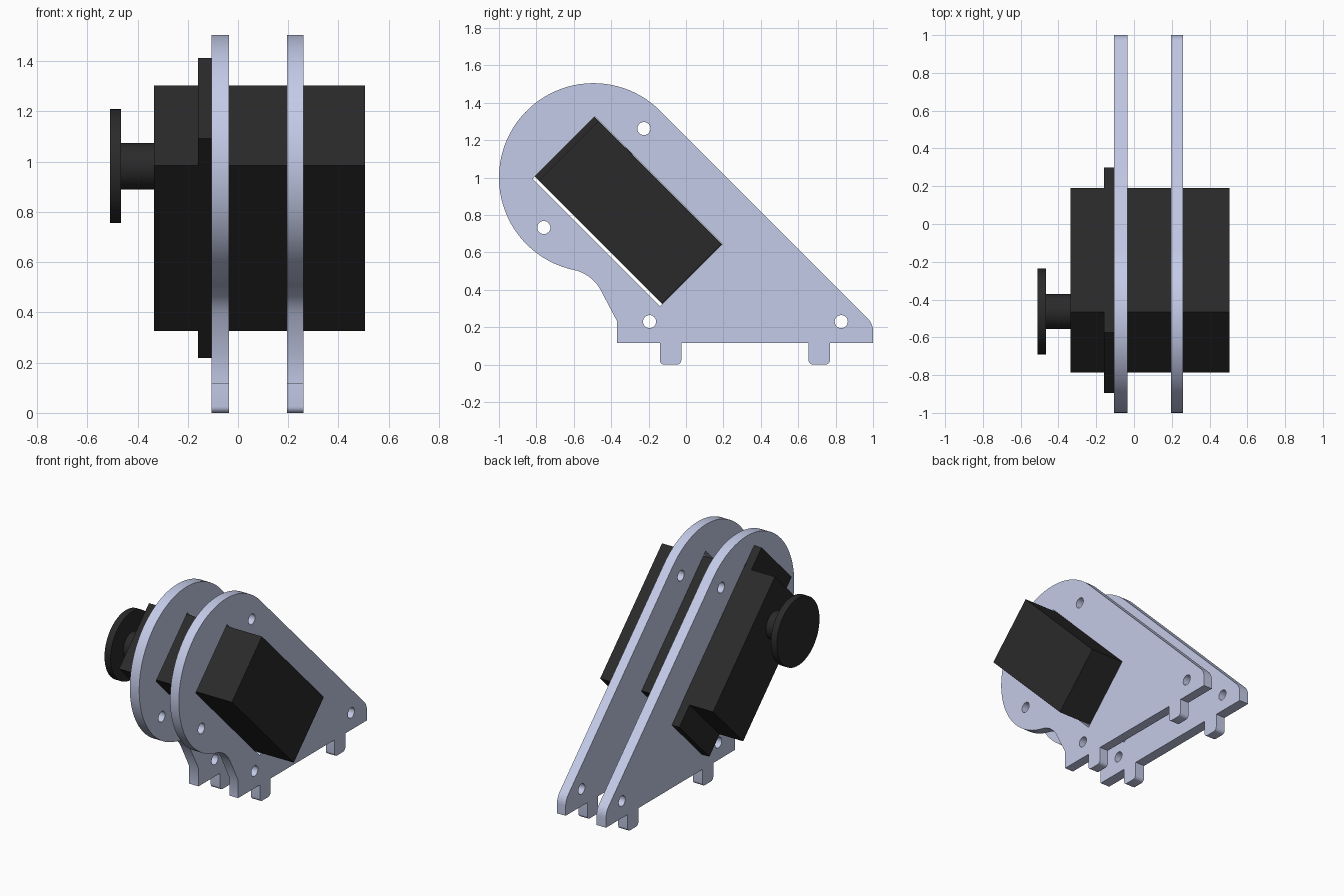
import bpy, bmesh
from math import cos, sin, radians, pi, sqrt
from mathutils import Matrix, Vector

if "Cube" in bpy.data.objects:
    bpy.data.objects.remove(bpy.data.objects["Cube"])


def material(name, color):
    m = bpy.data.materials.new(name)
    m.use_nodes = True
    m.diffuse_color = (*color, 1)
    m.node_tree.nodes["Principled BSDF"].inputs["Base Color"].default_value = (*color, 1)
    return m


LAVENDER = material("lavender grey", (0.59, 0.64, 0.86))
BLACK = material("matt black", (0.023, 0.023, 0.023))

# Profiles are drawn in (y, z) and extruded along x
SIDEWAYS = Matrix(((0, 0, 1, 0), (1, 0, 0, 0), (0, 1, 0, 0), (0, 0, 0, 1)))


def add(name, mesh, mat):
    mesh.materials.clear()
    mesh.materials.append(mat)
    obj = bpy.data.objects.new(name, mesh)
    bpy.context.collection.objects.link(obj)
    bpy.ops.object.select_all(action="DESELECT")
    obj.select_set(True)
    bpy.context.view_layer.objects.active = obj
    bpy.ops.object.shade_smooth_by_angle(angle=radians(30))
    return obj


def arc(cy, cz, r, start, end, steps):
    angles = [radians(start + (end - start) * i / steps) for i in range(steps + 1)]
    return [(cy + r * cos(a), cz + r * sin(a)) for a in angles]


def tilted_rect(u0, u1, v0, v1):
    # u runs down the slope, v runs square to it
    s = sqrt(0.5)
    return [((u + v) * s, (v - u) * s) for u, v in ((u0, v0), (u1, v0), (u1, v1), (u0, v1))]


def slab(name, loops, x0, x1, mat):
    """Extrude an outline, with any further loops as holes, between x0 and x1."""
    curve = bpy.data.curves.new(name, "CURVE")
    curve.dimensions = "2D"
    curve.fill_mode = "BOTH"
    curve.extrude = (x1 - x0) / 2
    for loop in loops:
        spline = curve.splines.new("POLY")
        spline.points.add(len(loop) - 1)
        for point, (y, z) in zip(spline.points, loop):
            point.co = (y, z, 0, 1)
        spline.use_cyclic_u = True
    temp = bpy.data.objects.new(name + " outline", curve)
    bpy.context.collection.objects.link(temp)
    bpy.context.view_layer.update()
    mesh = bpy.data.meshes.new_from_object(temp.evaluated_get(bpy.context.evaluated_depsgraph_get()))
    bpy.data.objects.remove(temp)
    mesh.transform(Matrix.Translation(Vector(((x0 + x1) / 2, 0, 0))) @ SIDEWAYS)
    bm = bmesh.new()
    bm.from_mesh(mesh)
    bmesh.ops.remove_doubles(bm, verts=bm.verts, dist=0.0001)
    bmesh.ops.recalc_face_normals(bm, faces=bm.faces)
    bm.to_mesh(mesh)
    bm.free()
    return add(name, mesh, mat)


def tab(y0, y1, top):
    # Peg below the plate, with rounded lower corners
    r = 0.025
    return ([(y0, top)] + arc(y0 + r, r, r, 180, 270, 5)
            + arc(y1 - r, r, r, 270, 360, 5) + [(y1, top)])


# Side plates: round head, sloping back, foot with two tabs
base = 0.115
outline = arc(-0.495, 1.0, 0.505, 45, 258, 56)
outline += arc(-0.645, 0.296, 0.215, 78, 25, 12)[1:]
outline += [(-0.37, 0.235), (-0.37, base)]
outline += tab(-0.14, -0.025, base) + tab(0.655, 0.77, base)
outline += [(1.0, base)] + arc(0.9, 0.178, 0.1, 0, 45, 8)

window = tilted_rect(-1.283, -0.319, 0.122, 0.594)
holes = [arc(y, z, 0.035, 0, 345, 23)
         for y, z in ((-0.225, 1.262), (-0.76, 0.733), (-0.195, 0.23), (0.83, 0.23))]
for name, x0, x1 in (("right_plate", -0.105, -0.035), ("left_plate", 0.195, 0.26)):
    slab(name, [outline, window] + holes, x0, x1, LAVENDER)

# Motor body and its mounting flange
slab("motor_body", [tilted_rect(-1.252, -0.322, 0.14, 0.592)], -0.335, 0.505, BLACK)
slab("motor_flange", [tilted_rect(-1.405, -0.168, 0.14, 0.592)], -0.16, -0.105, BLACK)


# Output shaft and round horn
for name, radius, x0, x1 in (("motor_shaft", 0.0925, -0.467, -0.333),
                             ("horn_disc", 0.227, -0.51, -0.465)):
    bm = bmesh.new()
    bmesh.ops.create_cone(bm, cap_ends=True, segments=64, radius1=radius, radius2=radius,
                          depth=x1 - x0)
    mesh = bpy.data.meshes.new(name)
    bm.to_mesh(mesh)
    bm.free()
    mesh.transform(Matrix.Translation(((x0 + x1) / 2, -0.463, 0.982)) @ SIDEWAYS)
    add(name, mesh, BLACK)
